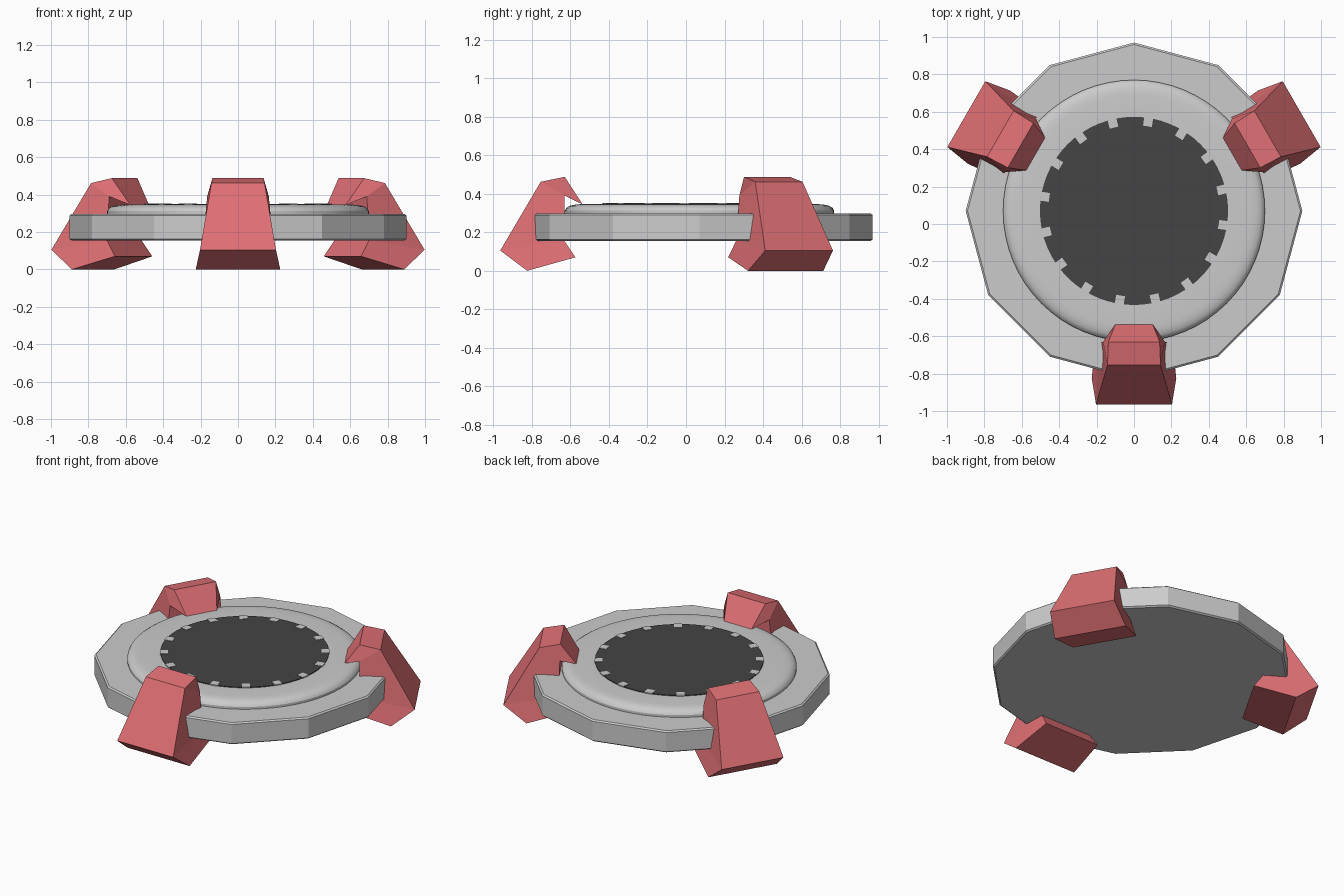
import bpy
import bmesh
from math import cos, sin, pi, radians
from mathutils import Matrix

cube = bpy.data.objects.get("Cube")
if cube:
    bpy.data.objects.remove(cube, do_unlink=True)

CENTRE = Matrix.Translation((0, 0.07, 0))


def material(name, rgb):
    mat = bpy.data.materials.new(name)
    mat.use_nodes = True
    mat.diffuse_color = (*rgb, 1)
    mat.node_tree.nodes["Principled BSDF"].inputs["Base Color"].default_value = (*rgb, 1)
    return mat


grey = material("light grey", (0.6, 0.6, 0.6))
red = material("coral red", (0.74, 0.16, 0.175))
dark = material("charcoal", (0.058, 0.058, 0.058))


def finish(name, bm, mat, matrix=CENTRE, smooth=False):
    bmesh.ops.recalc_face_normals(bm, faces=bm.faces)
    mesh = bpy.data.meshes.new(name)
    bm.to_mesh(mesh)
    bm.free()
    mesh.materials.append(mat)
    obj = bpy.data.objects.new(name, mesh)
    obj.matrix_world = matrix
    bpy.context.collection.objects.link(obj)
    if smooth:
        bpy.ops.object.select_all(action='DESELECT')
        obj.select_set(True)
        bpy.context.view_layer.objects.active = obj
        bpy.ops.object.shade_smooth_by_angle(angle=radians(29))
    return obj


def lathe(name, profile, sides, mat, smooth=True):
    """Spin (radius, height) points round z and cap both ends."""
    bm = bmesh.new()
    rings = [[bm.verts.new((r * cos(2 * pi * i / sides), r * sin(2 * pi * i / sides), z))
              for i in range(sides)] for r, z in profile]
    for a, b in zip(rings, rings[1:]):
        for i in range(sides):
            j = (i + 1) % sides
            bm.faces.new((a[i], a[j], b[j], b[i]))
    bm.faces.new(rings[0])
    bm.faces.new(rings[-1])
    return finish(name, bm, mat, smooth=smooth)


# Twelve-sided base with softened rims
lathe("base_plate", [(0.89, 0.155), (0.90, 0.163), (0.90, 0.289), (0.89, 0.297)],
      12, grey, smooth=False)

# Rounded raised ring and the dark disc it holds
lathe("raised_ring", [(0.70, 0.28), (0.70, 0.312), (0.692, 0.326), (0.675, 0.337),
                      (0.65, 0.343), (0.62, 0.346), (0.51, 0.346)], 64, grey)
lathe("centre_disc", [(0.503, 0.335), (0.503, 0.351)], 64, dark)

# Small markers around the disc rim
bm = bmesh.new()
COUNT = 16
for k in range(COUNT):
    place = (Matrix.Rotation(radians(81) + 2 * pi * k / COUNT, 4, 'Z')
             @ Matrix.Translation((0.482, 0, 0.349))
             @ Matrix.Diagonal((0.048, 0.048, 0.008, 1)))
    bmesh.ops.create_cube(bm, size=1, matrix=place)
finish("rim_markers", bm, grey)

# Clamp side profile: (distance from centre, height, half width)
CLAMP = [(0.825, 0.462, 0.142), (0.70, 0.488, 0.137), (0.607, 0.345, 0.10),
         (0.70, 0.39, 0.165), (0.705, 0.16, 0.185), (0.645, 0.07, 0.20),
         (0.895, 0.0, 0.226), (1.035, 0.105, 0.203)]


def clamp(name, angle):
    bm = bmesh.new()
    left, right = [[bm.verts.new((r, s * w, z)) for r, z, w in CLAMP] for s in (1, -1)]
    n = len(CLAMP)
    for i in range(n):
        j = (i + 1) % n
        bm.faces.new((left[i], left[j], right[j], right[i]))
    for side in (left, right):
        for quad in ((0, 1, 2, 3), (0, 3, 4, 7), (7, 4, 5, 6)):
            bm.faces.new([side[q] for q in quad])
    finish(name, bm, red, CENTRE @ Matrix.Rotation(radians(angle), 4, 'Z'))


# Three clamp feet gripping the base
for name, angle in (("front_clamp", -90), ("back_left_clamp", 30), ("back_right_clamp", 150)):
    clamp(name, angle)
